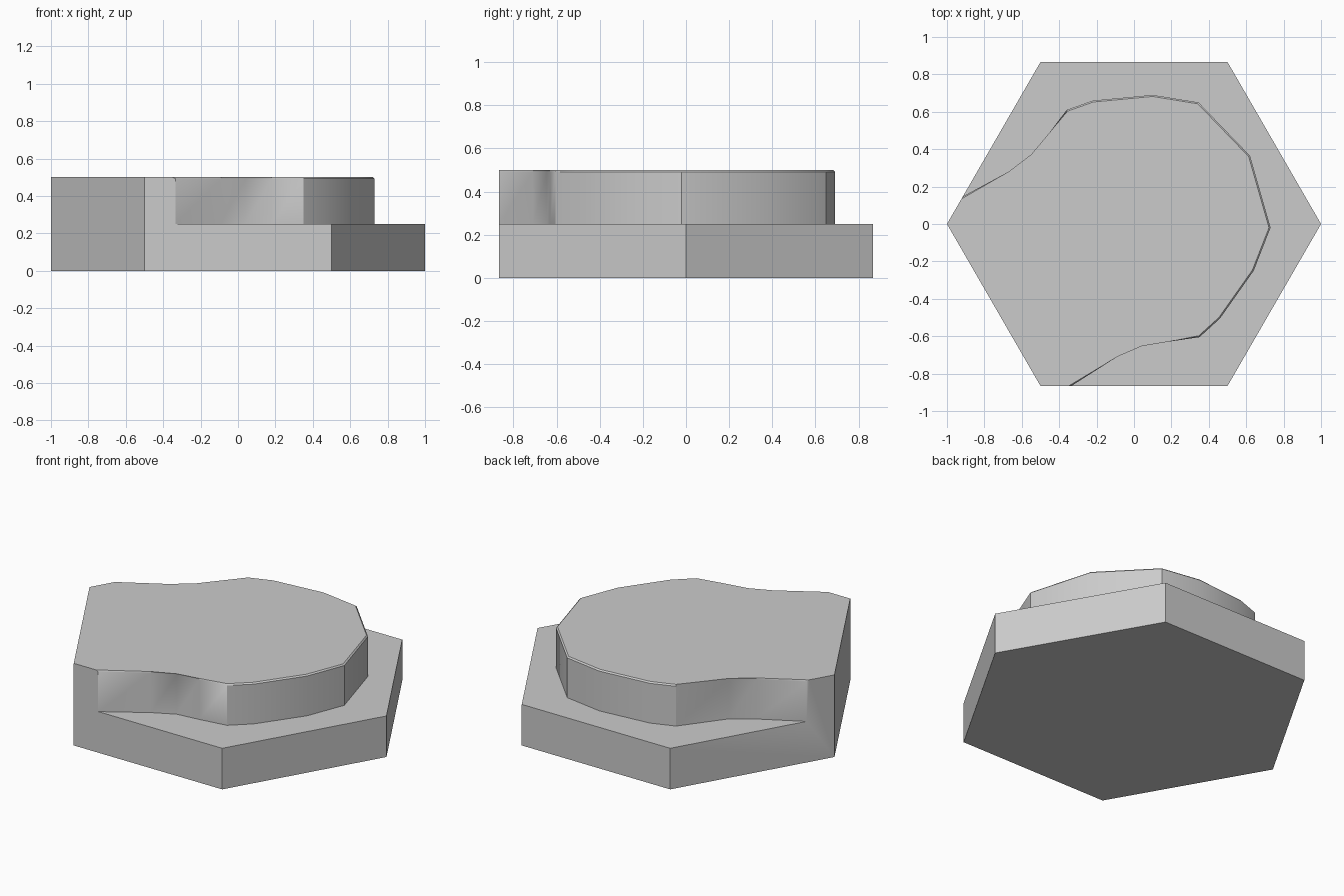
import bpy, bmesh, math

if "Cube" in bpy.data.objects:
    bpy.data.objects.remove(bpy.data.objects["Cube"])

BASE_Z, TOP_Z = 0.25, 0.5
S = math.sqrt(3) / 2
hexagon = [(math.cos(math.radians(a)), math.sin(math.radians(a)))
           for a in (180, 240, 300, 0, 60, 120)]  # left, front-left, counterclockwise

# Winding edge of the raised plateau, from the front side round to the back-left side
rim = [(-0.335, -S), (-0.09, -0.71), (0.04, -0.645), (0.18, -0.63), (0.35, -0.605),
       (0.46, -0.505), (0.64, -0.25), (0.73, -0.02), (0.62, 0.365), (0.345, 0.65),
       (0.1, 0.69), (-0.22, 0.66), (-0.36, 0.61), (-0.545, 0.365), (-0.67, 0.28),
       (-0.915, 0.085 * 2 * S)]

bm = bmesh.new()


def ring(points, z):
    return [bm.verts.new((x, y, z)) for x, y in points]


bottom = ring(hexagon, 0)
ledge = ring(hexagon[2:], BASE_Z)     # the four low corners
high = ring(hexagon[:2], TOP_Z)       # the two high corners
foot = ring(rim, BASE_Z)
crest = ring(rim, TOP_Z)

# Underside, low ledge and plateau top
bm.faces.new(bottom[::-1])
bm.faces.new(ledge + foot[::-1])
bm.faces.new(high + crest)

# Low outer sides
for i in range(3):
    bm.faces.new((bottom[i + 2], bottom[i + 3], ledge[i + 1], ledge[i]))
# Full-height side and the two stepped sides
bm.faces.new((bottom[0], bottom[1], high[1], high[0]))
bm.faces.new((bottom[1], bottom[2], ledge[0], foot[0], crest[0], high[1]))
bm.faces.new((bottom[5], bottom[0], high[0], crest[-1], foot[-1], ledge[3]))

# Cliff wall
for i in range(len(rim) - 1):
    bm.faces.new((foot[i], foot[i + 1], crest[i + 1], crest[i]))

# Slightly softened cliff edge
edges = [bm.edges.get((crest[i], crest[i + 1])) for i in range(len(rim) - 1)]
bmesh.ops.bevel(bm, geom=edges, offset=0.008, segments=1, affect='EDGES')
bmesh.ops.recalc_face_normals(bm, faces=bm.faces)

mesh = bpy.data.meshes.new("hex_cliff_tile")
bm.to_mesh(mesh)
bm.free()
tile = bpy.data.objects.new("hex_cliff_tile", mesh)
bpy.context.collection.objects.link(tile)
bpy.context.view_layer.objects.active = tile
tile.select_set(True)
bpy.ops.object.shade_smooth_by_angle(angle=math.radians(32))
